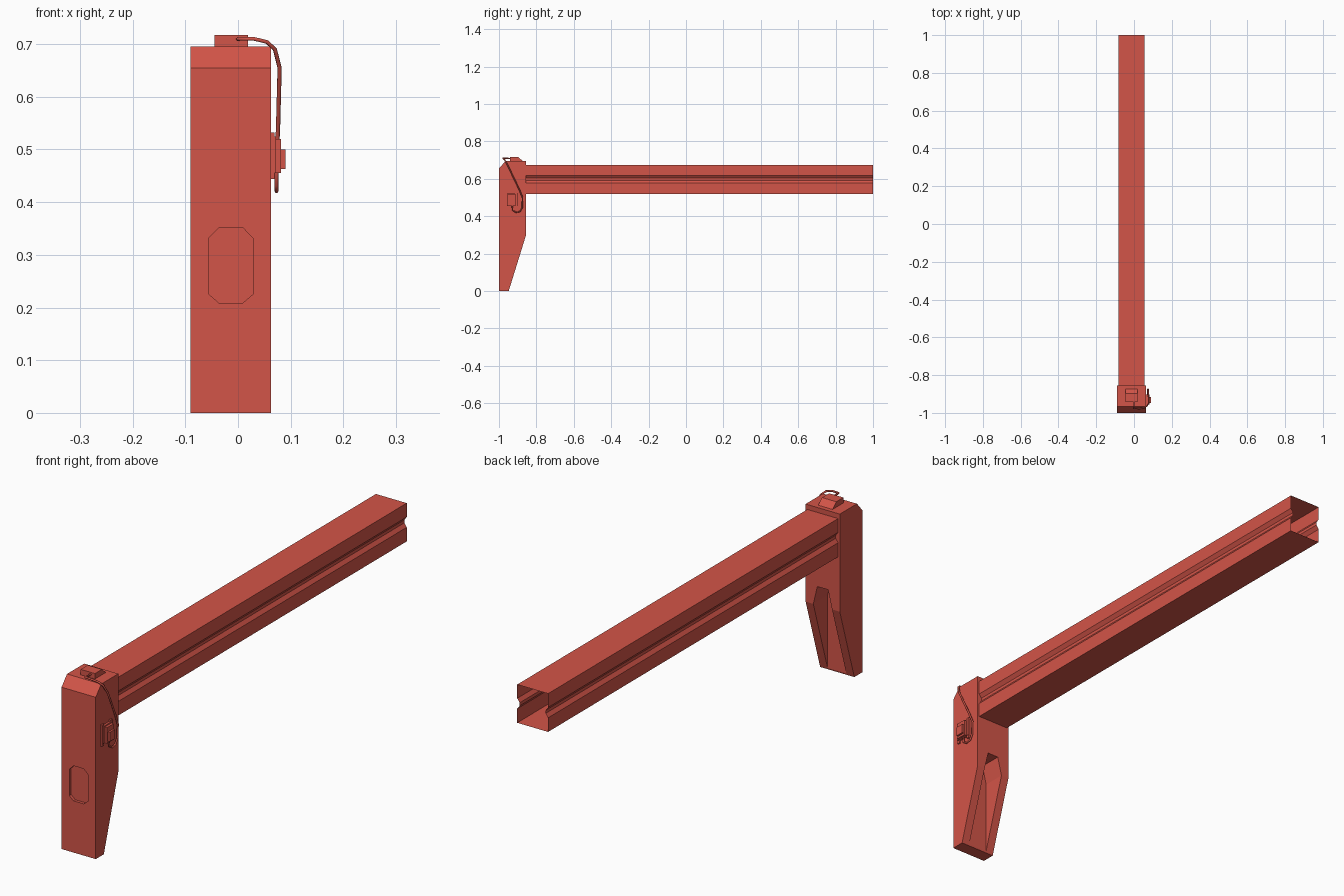
import bpy, bmesh
from mathutils import Vector

if "Cube" in bpy.data.objects:
    bpy.data.objects.remove(bpy.data.objects["Cube"])

red = bpy.data.materials.new("red paint")
red.diffuse_color = (0.65, 0.09, 0.065, 1)
red.use_nodes = True
red.node_tree.nodes["Principled BSDF"].inputs["Base Color"].default_value = red.diffuse_color
MID = -0.0135  # centre line of post and beam


def prism(name, pts, axis, a, b, caps=True):
    """Extrude a 2D outline along an axis: x takes (y, z), y takes (x, z)."""
    bm = bmesh.new()
    place = (lambda p, t: (t, p[0], p[1])) if axis == "x" else (lambda p, t: (p[0], t, p[1]))
    lo = [bm.verts.new(place(p, a)) for p in pts]
    hi = [bm.verts.new(place(p, b)) for p in pts]
    n = len(pts)
    for i in range(n):
        j = (i + 1) % n
        bm.faces.new((lo[i], lo[j], hi[j], hi[i]))
    if caps:
        bm.faces.new(lo)
        bm.faces.new(hi)
    bmesh.ops.recalc_face_normals(bm, faces=bm.faces)
    me = bpy.data.meshes.new(name)
    bm.to_mesh(me)
    bm.free()
    me.materials.append(red)
    ob = bpy.data.objects.new(name, me)
    bpy.context.collection.objects.link(ob)
    return ob


def box(name, x, y, z):
    return prism(name, [(y[0], z[0]), (y[1], z[0]), (y[1], z[1]), (y[0], z[1])], "x", *x)


def mirrored(half):
    """Close a right-hand outline around the centre line."""
    return [(MID + x, z) for x, z in half] + [(MID - x, z) for x, z in reversed(half)]


def cut(ob, cutter):
    cutter.hide_render = True
    m = ob.modifiers.new("cut", "BOOLEAN")
    m.object, m.operation, m.solver = cutter, "DIFFERENCE", "EXACT"
    bpy.context.view_layer.objects.active = ob
    bpy.ops.object.modifier_apply(modifier=m.name)
    bpy.data.objects.remove(cutter)


# Post with chamfered top and tapering foot
post = prism("post", [(-1, 0), (-0.948, 0), (-0.855, 0.3), (-0.855, 0.695),
                      (-0.965, 0.695), (-1, 0.655)], "x", -0.09, 0.063)
# Pocket in the back of the foot
cut(post, prism("pocket_cutter", mirrored([(0.042, -0.02), (0.042, 0.3), (0.024, 0.375)]),
                "y", -0.946, -0.8))
# Shallow octagonal panel on the front
cut(post, prism("panel_cutter", mirrored([(0.023, 0.209), (0.0415, 0.225),
                                          (0.0415, 0.332), (0.023, 0.351)]),
                "y", -1.05, -0.988))

# Hollow beam with a groove along each side, open at the far end
prism("beam", mirrored([(0.069, 0.52), (0.069, 0.577), (0.058, 0.592), (0.058, 0.604),
                        (0.069, 0.619), (0.069, 0.675)]), "y", -0.856, 1.0, caps=False)

# Wedge-backed sensor housing on top
prism("top_housing", [(-0.942, 0.694), (-0.872, 0.694), (-0.897, 0.717), (-0.942, 0.717)],
      "x", -0.045, 0.019)

# Latch on the right side: plate, body, button and mounting tabs
box("latch_plate", (0.062, 0.072), (-0.966, -0.902), (0.455, 0.525))
box("latch_body", (0.062, 0.082), (-0.955, -0.912), (0.455, 0.520))
box("latch_button", (0.08, 0.09), (-0.948, -0.915), (0.463, 0.50))
for i, y in enumerate((-0.962, -0.908)):
    box(f"latch_tab_{i}", (0.062, 0.069), (y - 0.006, y + 0.006), (0.444, 0.532))

# Cable from the housing over the edge and looping up into the latch
path = [(0, -0.94, 0.709), (0, -0.976, 0.71), (0.03, -0.978, 0.71), (0.055, -0.972, 0.704),
        (0.07, -0.962, 0.69), (0.079, -0.945, 0.655), (0.076, -0.89, 0.54),
        (0.074, -0.874, 0.5), (0.073, -0.876, 0.445), (0.073, -0.888, 0.425),
        (0.073, -0.91, 0.421), (0.073, -0.927, 0.432), (0.073, -0.93, 0.46)]
cu = bpy.data.curves.new("cable", "CURVE")
cu.dimensions = "3D"
cu.bevel_depth = 0.004
cu.bevel_resolution = 1
cu.use_fill_caps = True
sp = cu.splines.new("POLY")
sp.points.add(len(path) - 1)
for p, co in zip(sp.points, path):
    p.co = (*co, 1)
cu.materials.append(red)
bpy.context.collection.objects.link(bpy.data.objects.new("cable", cu))
